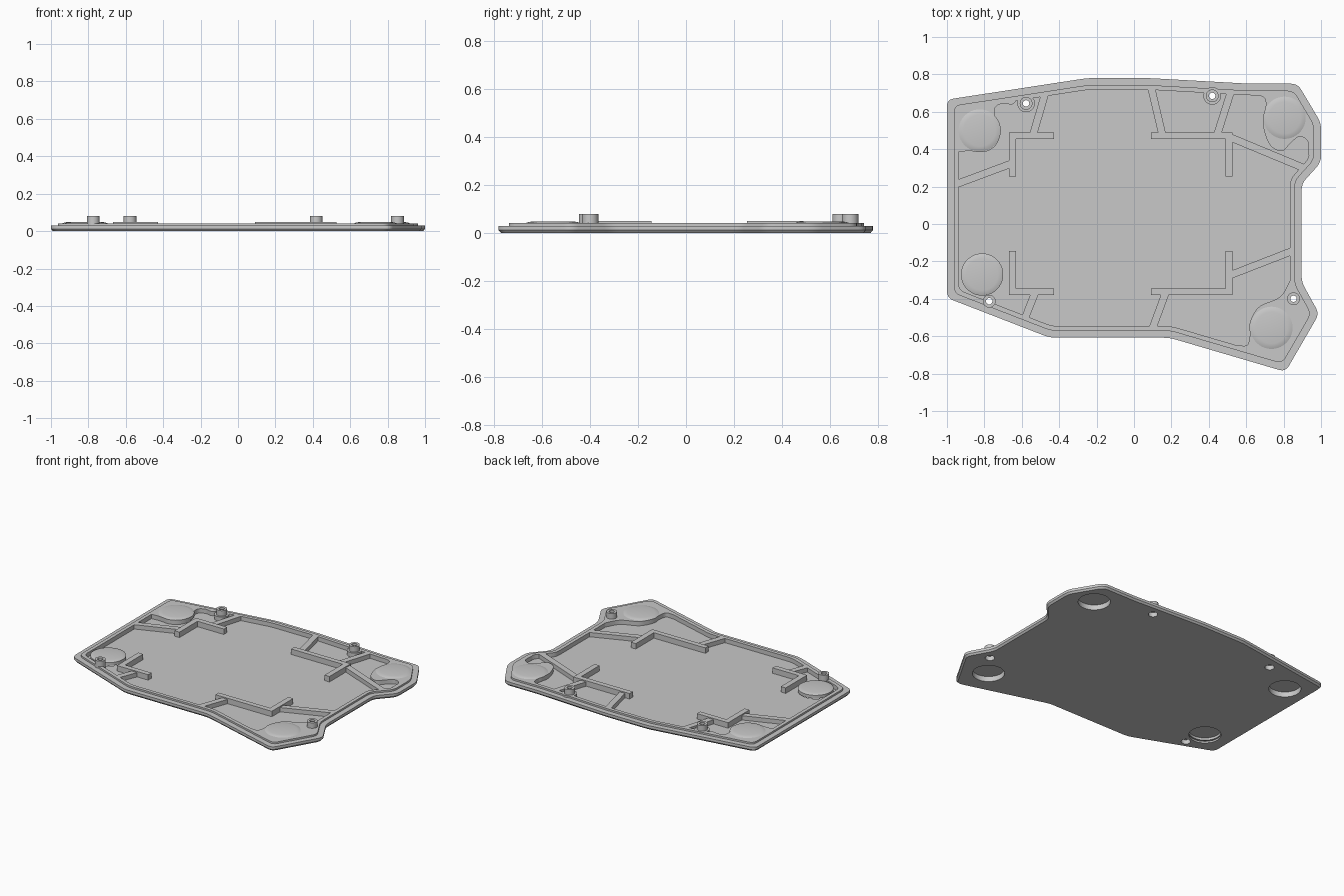
import bpy, bmesh, math
from mathutils import Vector

cube = bpy.data.objects.get("Cube")
if cube:
    bpy.data.objects.remove(cube, do_unlink=True)

grey = bpy.data.materials.new("plain_grey")
grey.use_nodes = True
grey.diffuse_color = (0.58, 0.58, 0.58, 1)
grey.node_tree.nodes["Principled BSDF"].inputs["Base Color"].default_value = grey.diffuse_color

LIP, FLOOR, BRACKET_TOP, BOSS_TOP = 0.042, 0.012, 0.05, 0.08


def finish(name, bm):
    mesh = bpy.data.meshes.new(name)
    bm.to_mesh(mesh)
    bm.free()
    mesh.materials.append(grey)
    obj = bpy.data.objects.new(name, mesh)
    bpy.context.collection.objects.link(obj)
    return obj


def loft(bm, rings):
    """Skin closed rings of (points, height), cap both ends, faces outwards."""
    base = rings[0][0]
    area = sum(a[0] * b[1] - b[0] * a[1] for a, b in zip(base, base[1:] + base[:1]))
    order = 1 if area > 0 else -1
    loops = [[bm.verts.new((p[0], p[1], z)) for p in pts[::order]] for pts, z in rings]
    for a, b in zip(loops, loops[1:]):
        for i in range(len(a)):
            j = (i + 1) % len(a)
            bm.faces.new((a[i], a[j], b[j], b[i]))
    bm.faces.new(loops[0][::-1])
    bm.faces.new(loops[-1])


def prism(name, pts, z0, z1):
    bm = bmesh.new()
    loft(bm, [(pts, z0), (pts, z1)])
    return finish(name, bm)


def circle(c, r, n=40):
    return [(c[0] + r * math.cos(math.tau * i / n), c[1] + r * math.sin(math.tau * i / n))
            for i in range(n)]


def inset(pts, d):
    """Move a clockwise outline inwards by d, with mitred corners."""
    out = []
    for i, p in enumerate(pts):
        p = Vector(p)
        e1 = (p - Vector(pts[i - 1])).normalized()
        e2 = (Vector(pts[(i + 1) % len(pts)]) - p).normalized()
        n1, n2 = Vector((e1.y, -e1.x)), Vector((e2.y, -e2.x))
        out.append(p + (n1 + n2) * d / (1 + n1.dot(n2)))
    return out


def rounded(pts, r=0.035, steps=4):
    """Replace each corner by a short curve."""
    out = []
    for i, p in enumerate(pts):
        p = Vector(p)
        a = p + (Vector(pts[i - 1]) - p).normalized() * r
        b = p + (Vector(pts[(i + 1) % len(pts)]) - p).normalized() * r
        for k in range(steps + 1):
            t = k / steps
            out.append(a * (1 - t) ** 2 + p * 2 * t * (1 - t) + b * t * t)
    return out


def smooth_path(pts, steps=5):
    """Flowing curve through the points."""
    v = [Vector(p) for p in pts]
    v = [v[0]] + v + [v[-1]]
    out = []
    for a, b, c, d in zip(v, v[1:], v[2:], v[3:]):
        for k in range(steps):
            t = k / steps
            out.append(0.5 * (2 * b + (c - a) * t + (2 * a - 5 * b + 4 * c - d) * t * t
                              + (3 * b - a - 3 * c + d) * t ** 3))
    return out + [v[-1]]


# Tray: chamfered plate, stepped lip and sunken floor
outline = [(-1, .665), (-.25, .78), (.08, .78), (.62, .75), (.875, .75), (1, .54), (1, .33),
           (.896, .215), (.896, -.31), (.99, -.48), (.81, -.79), (.19, -.608),
           (-.45, -.608), (-1, -.395)]
bm = bmesh.new()
loft(bm, [(rounded(inset(outline, d)), z) for d, z in (
    (.01, 0), (0, FLOOR), (0, .03), (.037, .03), (.037, LIP), (.062, LIP), (.062, FLOOR))])
parts = [finish("tray", bm)]

# Raised corner pads with wavy inner edges
edge = inset(outline, .05)
pads = {
    "back_right_pad": ([(-.95, .385), (-.88, .39), (-.8, .385), (-.74, .42), (-.715, .49),
                        (-.745, .58), (-.74, .625), (-.7, .645), (-.65, .64), (-.62, .674)], [0]),
    "back_left_pad": ([(.61, .7), (.66, .69), (.7, .67), (.703, .61), (.69, .53), (.725, .425),
                       (.79, .39), (.84, .435), (.885, .468), (.93, .44), (.93, .37)], [6, 5, 4]),
    "front_left_pad": ([(.843, -.27), (.83, -.31), (.78, -.39), (.68, -.435), (.64, -.48),
                        (.617, -.54), (.62, -.59), (.607, -.645), (.565, -.65), (.5, -.642)],
                       [10, 9, 8]),
    "front_right_pad": ([(-.95, -.13), (-.93, -.17), (-.88, -.175), (-.81, -.157), (-.75, -.165),
                         (-.72, -.19), (-.66, -.175), (-.66, -.22), (-.7, -.22), (-.7, -.32),
                         (-.715, -.38), (-.7, -.43), (-.66, -.47), (-.59, -.497)], [13]),
}
for name, (wave, corners) in pads.items():
    parts.append(prism(name, smooth_path(wave) + [edge[k] for k in corners], .006, LIP))

# Low domes above the foot recesses
feet = [(-.825, .5), (.805, .568), (.735, -.555), (-.812, -.27)]
for c in feet:
    bm = bmesh.new()
    loft(bm, [(circle(c, r), z) for r, z in ((.113, .02), (.113, LIP), (.102, .046), (.085, .049))])
    parts.append(finish("foot_dome", bm))

# Screw bosses, the back pair with collars
screws = [(-.577, .645), (.418, .685), (.853, -.4), (-.774, -.413)]
for c in screws:
    parts.append(prism("screw_boss", circle(c, .034), .006, BOSS_TOP))
for c in screws[:2]:
    parts.append(prism("boss_collar", circle(c, .047), .006, LIP))

# Foot recesses and stepped screw holes cut from below
bm = bmesh.new()
for c in feet:
    loft(bm, [(circle(c, .102), -.02), (circle(c, .102), .036)])
for c in screws:
    loft(bm, [(circle(c, .03), -.02), (circle(c, .03), .03),
              (circle(c, .017), .03), (circle(c, .017), .2)])
cutter = finish("hole_cutter", bm)
cutter.hide_render = True
for obj in parts:
    mod = obj.modifiers.new("holes", 'BOOLEAN')
    mod.operation, mod.solver, mod.object = 'DIFFERENCE', 'EXACT', cutter
    bpy.context.view_layer.objects.active = obj
    bpy.ops.object.modifier_apply(modifier=mod.name)
bpy.data.objects.remove(cutter, do_unlink=True)

# Inner corner brackets
for sx, x0, x1 in ((-1, -.668, -.427), (1, .527, .092)):
    for name, y0, y1 in (("back_bracket", .49, .255), ("front_bracket", -.38, -.145)):
        xi = x0 - sx * .038
        yi = y0 - math.copysign(.036, y0)
        prism(name, [(x0, y0), (x1, y0), (x1, yi), (xi, yi), (xi, y1), (x0, y1)],
              .006, BRACKET_TOP)

# Ribs joining the brackets to the lip
ribs = [((-.54, .475), (-.476, .695)), ((.152, .475), (.092, .73)), ((.444, .475), (.517, .705)),
        ((.51, .465), (.9, .303)), ((.51, -.275), (.85, -.143)), ((-.65, .325), (-.945, .215)),
        ((-.53, -.37), (-.583, -.505)), ((.168, -.37), (.1, -.556))]
for a, b in ribs:
    a, b = Vector(a), Vector(b)
    d = (b - a).normalized()
    side = Vector((-d.y, d.x)) * .02
    prism("rib", [a + side, b + side, b - side, a - side], .006, LIP)

# Smooth the curved walls, keep the edges crisp
for obj in bpy.context.collection.objects:
    obj.select_set(obj.type == 'MESH')
bpy.context.view_layer.objects.active = parts[0]
bpy.ops.object.shade_smooth_by_angle(angle=math.radians(30))
